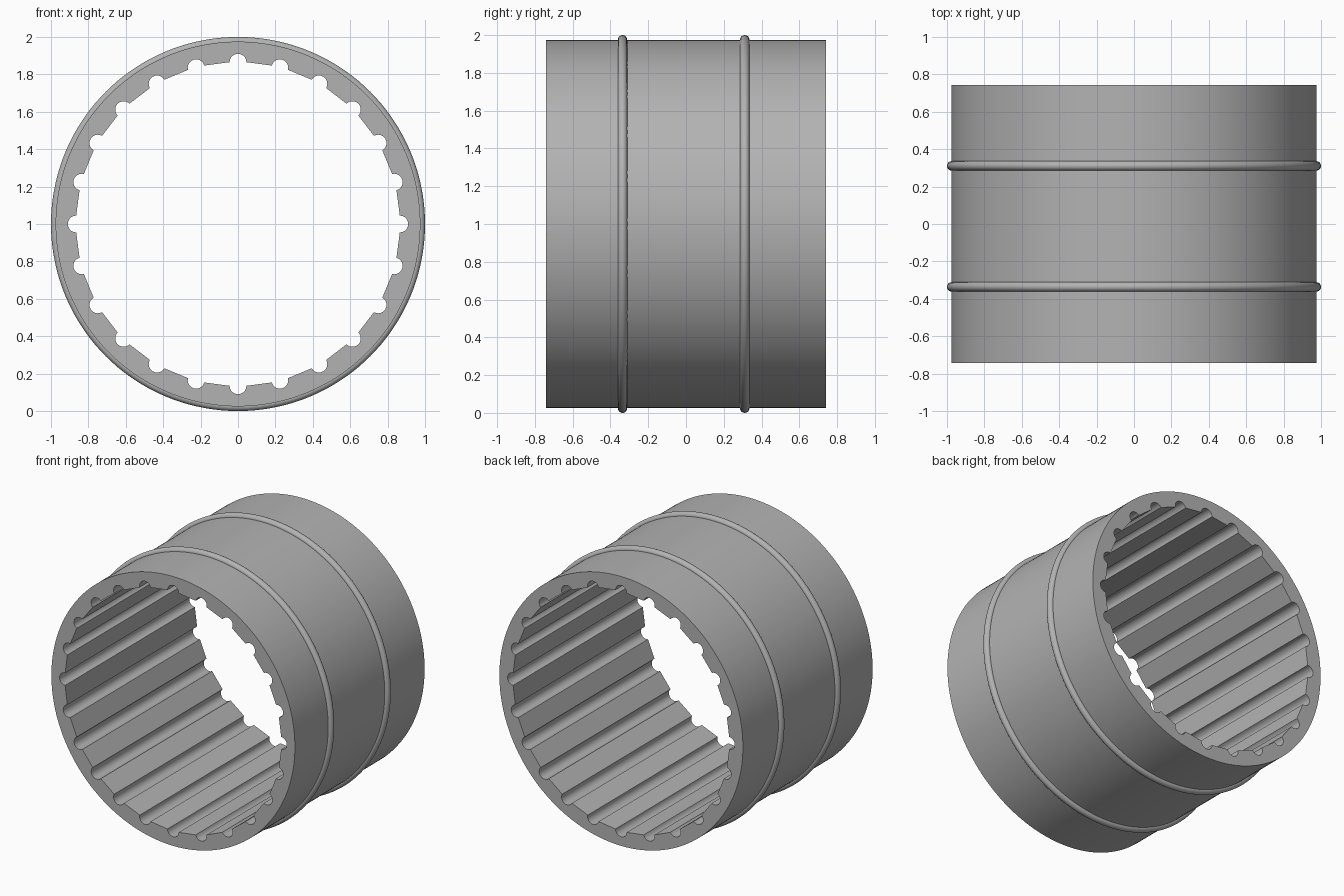
import bpy, bmesh
from math import pi, sin, cos, atan2, radians
from mathutils import Vector, Matrix

cube = bpy.data.objects.get("Cube")
if cube:
    bpy.data.objects.remove(cube, do_unlink=True)

HALF = 0.742      # half length of the sleeve
OUTER = 0.975
INNER = 0.865     # radius on which the groove centres sit
GROOVE = 0.045
COUNT = 24
CENTRE = Vector((0, 0, 1))

grey = bpy.data.materials.new("plain grey")
grey.use_nodes = True
colour = (0.45, 0.45, 0.45, 1)
grey.diffuse_color = colour
grey.node_tree.nodes["Principled BSDF"].inputs["Base Color"].default_value = colour


def smooth(obj):
    bpy.ops.object.select_all(action='DESELECT')
    obj.select_set(True)
    bpy.context.view_layer.objects.active = obj
    bpy.ops.object.shade_smooth_by_angle(angle=radians(30))


def bore_profile():
    """Flat lands with a half-round groove at every corner."""
    steps = 10
    arc = []
    for i in range(steps + 1):
        a = -pi / 2 + pi * i / steps
        arc.append(Vector((INNER + GROOVE * cos(a), GROOVE * sin(a))))
    turn = Matrix.Rotation(2 * pi / COUNT, 2)
    land = [arc[-1].lerp(turn @ arc[0], t) for t in (0.25, 0.5, 0.75)]
    points = []
    for k in range(COUNT):
        spin = Matrix.Rotation(2 * pi * k / COUNT, 2)
        points += [spin @ p for p in arc + land]
    return points


# Sleeve: grooved bore, round outside, flat end faces
bm = bmesh.new()
loops = []
inner = bore_profile()
outer = [p.normalized() * OUTER for p in inner]
for profile, y in ((inner, -HALF), (outer, -HALF), (outer, HALF), (inner, HALF)):
    loops.append([bm.verts.new((p.x, y, p.y + 1)) for p in profile])
n = len(inner)
for a, b in zip(loops, loops[1:] + loops[:1]):
    for i in range(n):
        j = (i + 1) % n
        bm.faces.new((a[i], a[j], b[j], b[i]))
bmesh.ops.recalc_face_normals(bm, faces=bm.faces)
mesh = bpy.data.meshes.new("grooved_sleeve")
bm.to_mesh(mesh)
bm.free()
sleeve = bpy.data.objects.new("grooved_sleeve", mesh)
bpy.context.collection.objects.link(sleeve)
mesh.materials.append(grey)
smooth(sleeve)

# Two round retaining rings on the outside
for name, y in (("front_ring", -0.336), ("back_ring", 0.311)):
    bpy.ops.mesh.primitive_torus_add(
        major_radius=OUTER, minor_radius=0.025, major_segments=144,
        minor_segments=20, location=CENTRE + Vector((0, y, 0)),
        rotation=(pi / 2, 0, 0))
    ring = bpy.context.object
    ring.name = name
    ring.data.materials.append(grey)
    smooth(ring)
